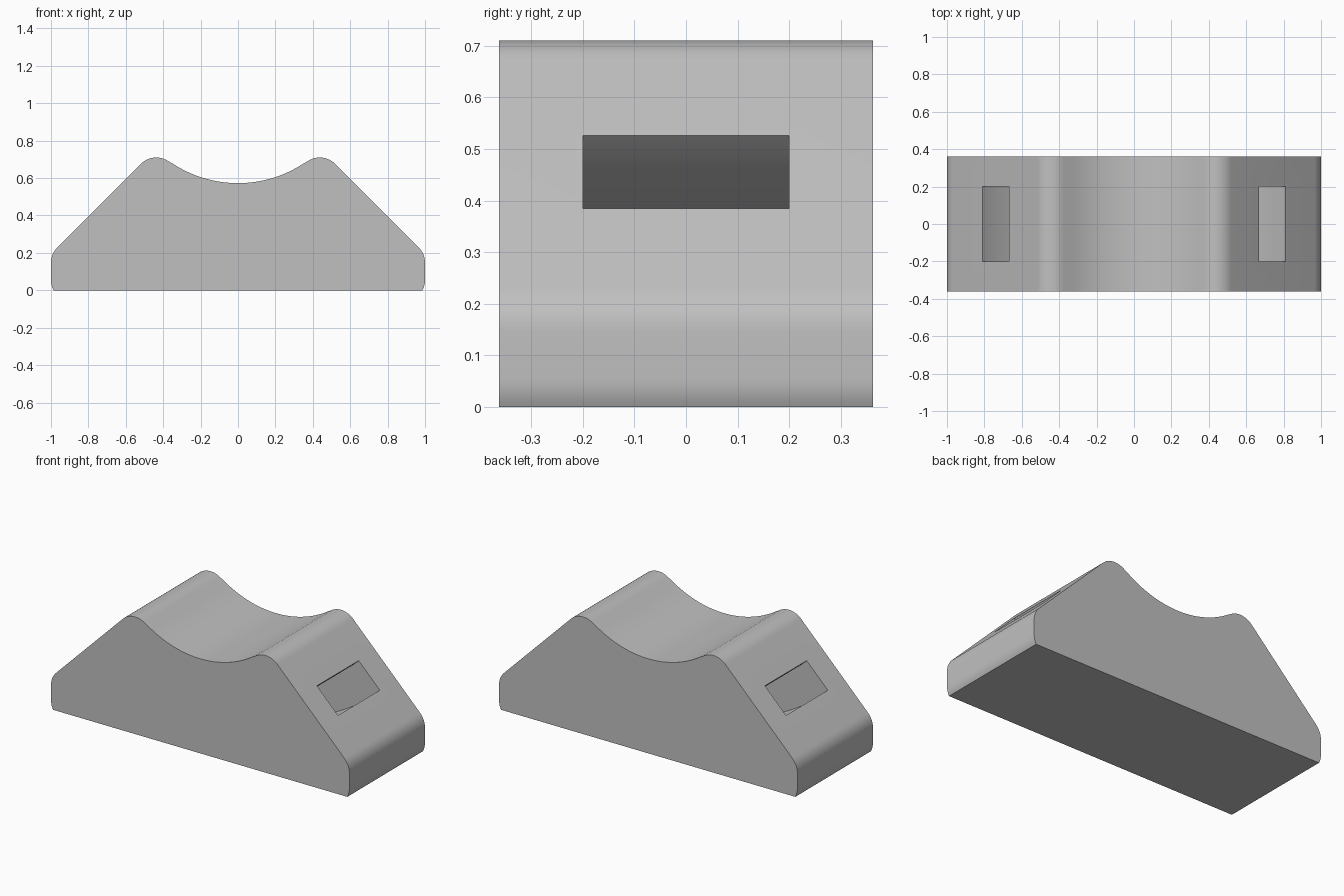
import bpy
import bmesh
from math import sin, cos, radians, atan2, degrees, asin

cube = bpy.data.objects.get("Cube")
if cube:
    bpy.data.objects.remove(cube, do_unlink=True)

HALF_DEPTH = 0.362
SADDLE_Z, SADDLE_R = 1.21, 0.637    # centre height and radius of the cradle
ROUND = 0.116                       # radius of the rounded edges
PEAK_X, PEAK_Z = 0.437, 0.594       # centre of the rounded crest
EDGE_X = 1 - ROUND                  # centre of the rounded end edges


def arc(cx, cz, r, start, end, steps):
    """Points on an arc in the xz plane, angles in degrees."""
    angles = [radians(start + (end - start) * i / steps) for i in range(steps + 1)]
    return [(cx + r * cos(a), cz + r * sin(a)) for a in angles]


def extrude_profile(name, profile, half_depth):
    """Solid with the given xz outline, centred on y = 0."""
    bm = bmesh.new()
    face = bm.faces.new([bm.verts.new((x, -half_depth, z)) for x, z in profile])
    grown = bmesh.ops.extrude_face_region(bm, geom=[face])
    verts = [g for g in grown["geom"] if isinstance(g, bmesh.types.BMVert)]
    bmesh.ops.translate(bm, verts=verts, vec=(0, 2 * half_depth, 0))
    bmesh.ops.recalc_face_normals(bm, faces=bm.faces)
    mesh = bpy.data.meshes.new(name)
    bm.to_mesh(mesh)
    bm.free()
    obj = bpy.data.objects.new(name, mesh)
    bpy.context.collection.objects.link(obj)
    return obj


# Right half of the outline: foot, shoulder, crest, then half the cradle
foot_z = 0.055
shoulder_z = 0.147
crest_angle = degrees(atan2(SADDLE_Z - PEAK_Z, -PEAK_X))
half = arc(EDGE_X, foot_z, ROUND, -degrees(asin(foot_z / ROUND)), 0, 5)
half += arc(EDGE_X, shoulder_z, ROUND, 0, 45, 8)
half += arc(PEAK_X, PEAK_Z, ROUND, 45, crest_angle, 14)
half += arc(0, SADDLE_Z, SADDLE_R, crest_angle - 180, -90, 16)[1:]
outline = half + [(-x, z) for x, z in reversed(half[:-1])]
block = extrude_profile("saddle_block", outline, HALF_DEPTH)

# Curved strap channel, concentric with the cradle
outer = arc(0, SADDLE_Z, 1.157, -150, -30, 64)
inner = arc(0, SADDLE_Z, 0.957, -30, -150, 64)
cutter = extrude_profile("strap_channel_cutter", outer + inner, 0.2)
cutter.hide_render = True

cut = block.modifiers.new("strap_channel", 'BOOLEAN')
cut.operation = 'DIFFERENCE'
cut.solver = 'EXACT'
cut.object = cutter
bpy.ops.object.select_all(action='DESELECT')
block.select_set(True)
bpy.context.view_layer.objects.active = block
bpy.ops.object.modifier_apply(modifier=cut.name)
bpy.data.objects.remove(cutter, do_unlink=True)

# Plain grey finish
grey = bpy.data.materials.new("plain_grey")
grey.use_nodes = True
colour = (0.53, 0.53, 0.53, 1)
grey.diffuse_color = colour
grey.node_tree.nodes["Principled BSDF"].inputs["Base Color"].default_value = colour
block.data.materials.clear()
block.data.materials.append(grey)
bpy.ops.object.shade_smooth_by_angle(angle=radians(30))
